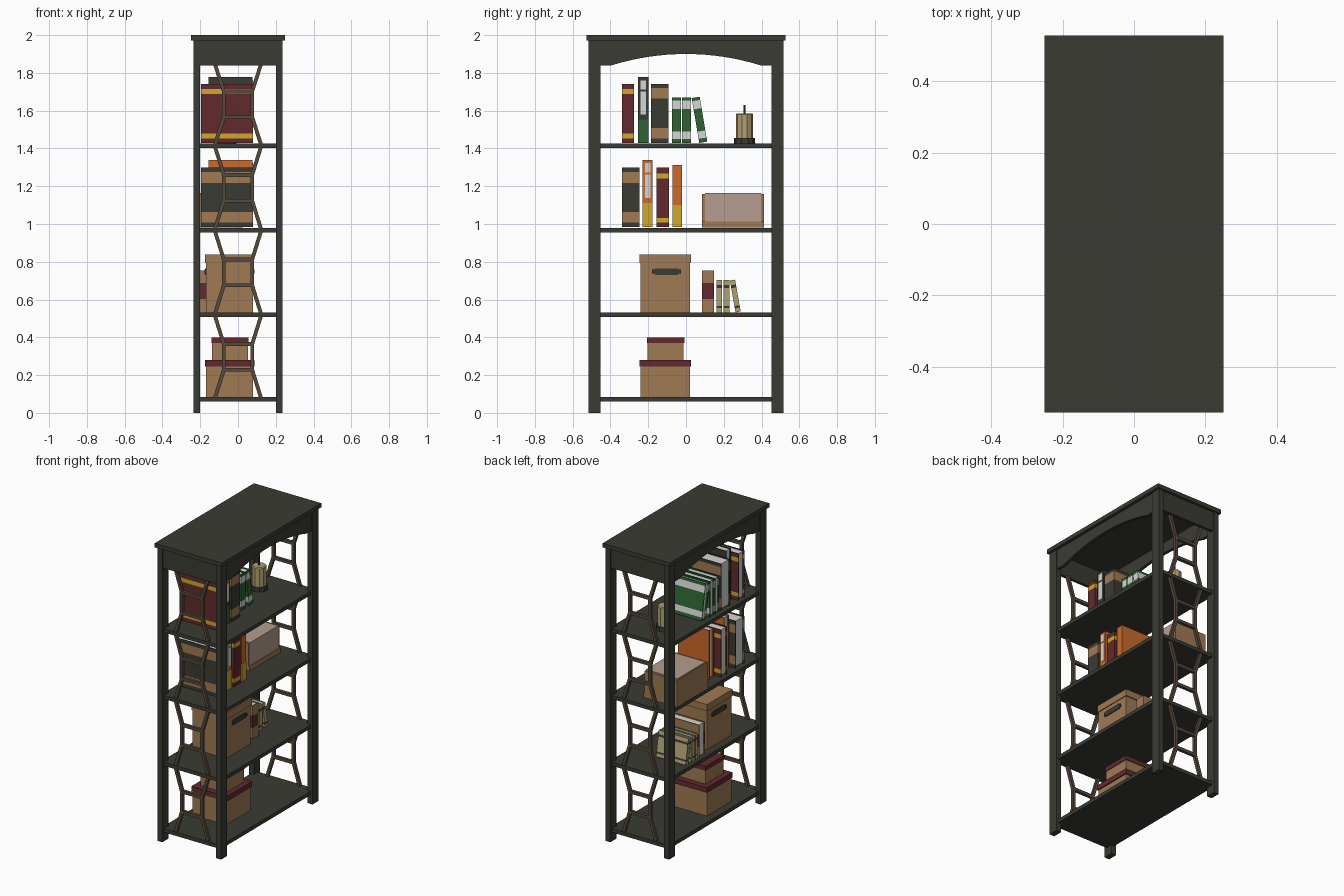
import bpy, bmesh, math
from mathutils import Vector

if "Cube" in bpy.data.objects:
    bpy.data.objects.remove(bpy.data.objects["Cube"])


def mat(name, r, g, b):
    m = bpy.data.materials.new(name)
    lin = lambda c: ((c / 255 + 0.055) / 1.055) ** 2.4
    m.diffuse_color = (lin(r), lin(g), lin(b), 1)
    m.use_nodes = True
    m.node_tree.nodes["Principled BSDF"].inputs["Base Color"].default_value = m.diffuse_color
    return m


DARK = mat("charcoal", 59, 59, 52)
LATT = mat("dark_brown", 86, 74, 60)
RED = mat("maroon", 98, 42, 45)
TAN = mat("cardboard_tan", 160, 122, 84)
PINK = mat("dusty_pink", 182, 157, 143)
CREAM = mat("candle_cream", 176, 160, 114)
GREEN = mat("green", 46, 98, 50)
YELLOW = mat("yellow", 208, 168, 40)
ORANGE = mat("orange", 205, 106, 42)
WHITE = mat("paper_white", 214, 214, 212)


def finish(bm, name, mats):
    bmesh.ops.recalc_face_normals(bm, faces=bm.faces)
    me = bpy.data.meshes.new(name)
    bm.to_mesh(me)
    bm.free()
    for m in mats:
        me.materials.append(m)
    ob = bpy.data.objects.new(name, me)
    bpy.context.collection.objects.link(ob)
    return ob


def add_box(bm, x, y, z, mi=0):
    v = [bm.verts.new((a, b, c)) for a in x for b in y for c in z]
    for f in ((0, 1, 3, 2), (4, 6, 7, 5), (0, 4, 5, 1), (2, 3, 7, 6), (0, 2, 6, 4), (1, 5, 7, 3)):
        bm.faces.new([v[i] for i in f]).material_index = mi


def box(name, x, y, z, m):
    bm = bmesh.new()
    add_box(bm, x, y, z)
    return finish(bm, name, [m])


def extrude(name, pts, offset, m):
    """Flat outline pushed along an offset."""
    bm = bmesh.new()
    f = bm.faces.new([bm.verts.new(p) for p in pts])
    r = bmesh.ops.extrude_face_region(bm, geom=[f])
    bmesh.ops.translate(bm, vec=offset, verts=[g for g in r["geom"] if isinstance(g, bmesh.types.BMVert)])
    return finish(bm, name, [m])


def book(name, y, z0, top, x, cover, band=None, bands=(), plates=(), tilt=0):
    """U-shaped cover with coloured bands, a page block and plates on the spine."""
    w, h, d = y[1] - y[0], top - z0, x[1] - x[0]
    t = min(0.006, w * 0.15)
    mats = [cover, WHITE] + ([band] if band else [])
    bm = bmesh.new()
    prof = [(0, 0), (d, 0), (d, w), (0, w), (0, w - t), (d - t, w - t), (d - t, t), (0, t)]
    zs = sorted({0, h, *[v for b in bands for v in b]})
    rings = [[bm.verts.new((px, py, z)) for px, py in prof] for z in zs]
    for k in range(len(zs) - 1):
        mid = (zs[k] + zs[k + 1]) / 2
        mi = 2 if any(a < mid < b for a, b in bands) else 0
        for i in range(8):
            j = (i + 1) % 8
            bm.faces.new((rings[k][i], rings[k][j], rings[k + 1][j], rings[k + 1][i])).material_index = mi
    for ring in (rings[0], rings[-1]):
        bm.faces.new(ring)
    add_box(bm, (0.008, d - t), (t, w - t), (0.006, h - 0.006), 1)
    for a, b, inset, m in plates:
        if m not in mats:
            mats.append(m)
        add_box(bm, (d - 0.001, d + 0.003), (inset, w - inset), (a, b), mats.index(m))
    ob = finish(bm, name, mats)
    ob.location = (x[0], y[0], z0)
    ob.rotation_euler.x = math.radians(tilt)


# Frame: top slab, posts, shelves
box("top_slab", (-0.25, 0.25), (-0.527, 0.527), (1.972, 2.0), DARK)
for sx in (-1, 1):
    for sy in (-1, 1):
        box("corner_post", sorted((sx * 0.2, sx * 0.236)), sorted((sy * 0.453, sy * 0.517)), (0, 1.972), DARK)
SHELF = [(0.06, 0.085), (0.507, 0.531), (0.956, 0.98), (1.403, 1.427)]
for z in SHELF:
    box("shelf", (-0.222, 0.222), (-0.5, 0.5), z, DARK)

# Arched aprons on the long sides, straight aprons on the ends
arch = []
R = (0.395 ** 2 + 0.06 ** 2) / 0.12
for i in range(17):
    y = -0.395 + 0.79 * i / 16
    arch.append((y, 1.9 - R + math.sqrt(R * R - y * y)))
outline = [(-0.46, 1.975), (-0.46, 1.84)] + arch + [(0.46, 1.84), (0.46, 1.975)]
for sx in (-1, 1):
    extrude("arched_apron", [(sx * 0.23, y, z) for y, z in outline], (-sx * 0.02, 0, 0), DARK)
    box("end_apron", (-0.205, 0.205), sorted((sx * 0.49, sx * 0.51)), (1.84, 1.975), DARK)

# Hexagon lattice in both ends
BAYS = [(SHELF[i][1], SHELF[i + 1][0] if i < 3 else 1.84) for i in range(4)]
for sy in (-1, 1):
    bm = bmesh.new()
    for lo, hi in BAYS:
        m = (lo + hi) / 2
        a, b = m + 0.068, m - 0.068
        bars = [((-0.075, a), (0.075, a)), ((-0.075, b), (0.075, b))]
        for s in (-1, 1):
            bars += [((s * 0.12, hi), (s * 0.075, a)), ((s * 0.075, a), (s * 0.075, b)),
                     ((s * 0.075, b), (s * 0.12, lo))]
        for p, q in bars:
            p, q = Vector((p[0], 0, p[1])), Vector((q[0], 0, q[1]))
            u = (q - p).normalized()
            n = u.cross(Vector((0, 1, 0))) * 0.01
            p, q = p - u * 0.004, q + u * 0.004
            layers = [[bm.verts.new(c + Vector((0, sy * 0.485 + dy, 0))) for c in (p + n, q + n, q - n, p - n)]
                      for dy in (-0.01, 0.01)]
            bm.faces.new(layers[0])
            bm.faces.new(layers[1])
            for i in range(4):
                j = (i + 1) % 4
                bm.faces.new((layers[0][i], layers[0][j], layers[1][j], layers[1][i]))
    finish(bm, "hexagon_lattice", [LATT])

# Top shelf: books and candle
Z = 1.429
big, mid, small = (-0.197, 0.08), (-0.157, 0.076), (-0.195, 0.035)
RB = ((0.024, 0.05), (0.258, 0.285))
TB = ((0.024, 0.08), (0.235, 0.292))
GB = ((0.022, 0.06), (0.18, 0.224))
book("maroon_book", (-0.338, -0.274), Z, 1.742, big, RED, YELLOW, RB)
book("charcoal_green_book", (-0.253, -0.199), Z, 1.778, mid, DARK,
     plates=((0, 0.125, 0.0, GREEN), (0.15, 0.272, 0.012, WHITE), (0.282, 0.33, 0.012, WHITE)))
book("charcoal_book", (-0.185, -0.092), Z, 1.742, big, DARK, TAN, TB)
book("green_book", (-0.074, -0.027), Z, 1.67, small, GREEN, WHITE, GB)
book("green_book", (-0.02, 0.027), Z, 1.67, small, GREEN, WHITE, GB)
book("leaning_green_book", (0.07, 0.113), Z, 1.67, small, GREEN, WHITE, GB, tilt=9.5)


def cyl(name, r, z0, z1, n, m, bevel=0):
    bm = bmesh.new()
    rings = [(r, z0), (r, z1 - bevel), (r - bevel, z1)] if bevel else [(r, z0), (r, z1)]
    vs = [[bm.verts.new((-0.06 + q * math.cos(2 * math.pi * (i + .5) / n),
                         0.31 + q * math.sin(2 * math.pi * (i + .5) / n), z)) for i in range(n)] for q, z in rings]
    for a, b in zip(vs, vs[1:]):
        for i in range(n):
            j = (i + 1) % n
            bm.faces.new((a[i], a[j], b[j], b[i]))
    bm.faces.new(vs[0])
    bm.faces.new(vs[-1])
    finish(bm, name, [m])


cyl("candle_base", 0.055, 1.427, 1.455, 10, DARK)
cyl("candle_body", 0.046, 1.455, 1.585, 10, CREAM, 0.006)
cyl("candle_wick", 0.006, 1.58, 1.63, 6, DARK)

# Third shelf: books and pink box
Z = 0.983
book("charcoal_book", (-0.338, -0.245), Z, 1.3, big, DARK, TAN, TB)
book("orange_book", (-0.23, -0.177), Z, 1.338, mid, ORANGE,
     plates=((0, 0.128, 0.0, YELLOW), (0.155, 0.28, 0.012, WHITE), (0.29, 0.34, 0.012, WHITE)))
book("maroon_book", (-0.155, -0.09), Z, 1.3, big, RED, YELLOW, RB)
book("orange_book", (-0.071, -0.022), Z, 1.312, mid, ORANGE, plates=((0, 0.118, 0.0, YELLOW),))
box("pink_box", (-0.215, 0.02), (0.1, 0.398), (0.99, 1.164), PINK)
for y in ((0.084, 0.101), (0.397, 0.414)):
    box("pink_box_side", (-0.22, 0.018), y, (0.981, 1.16), TAN)
box("pink_box_back", (-0.222, -0.214), (0.084, 0.414), (0.981, 1.16), TAN)
box("pink_box_base", (-0.22, 0.026), (0.084, 0.414), (0.981, 1.012), TAN)

# Second shelf: lidded box with handles, small books
box("large_box", (-0.17, 0.08), (-0.24, 0.02), (0.531, 0.8), TAN)
box("large_box_lid", (-0.175, 0.085), (-0.245, 0.027), (0.793, 0.838), TAN)
for s in (-1, 1):
    cx = -0.045 + s * 0.125
    box("box_handle", (cx - 0.006, cx + 0.006), (-0.165, -0.042), (0.731, 0.764), DARK)
    for y in (-0.18, -0.042):
        box("handle_clip", (cx - 0.008, cx + 0.008), (y, y + 0.015), (0.737, 0.758), DARK)
book("maroon_tan_book", (0.084, 0.148), 0.532, 0.753, (-0.2, 0.05), TAN, RED, ((0.072, 0.155),))
SB = ((0.022, 0.034), (0.13, 0.145))
for y, tilt in (((0.161, 0.191), 0), ((0.198, 0.23), 0), ((0.262, 0.29), 10)):
    book("small_cream_book", y, 0.532, 0.703, (-0.2, 0.02), CREAM, DARK, SB, tilt=tilt)

# Bottom shelf: two stacked boxes with maroon lids
box("lower_box", (-0.17, 0.08), (-0.24, 0.02), (0.085, 0.25), TAN)
box("lower_box_lid", (-0.175, 0.087), (-0.245, 0.027), (0.245, 0.279), RED)
box("upper_box", (-0.137, 0.052), (-0.203, -0.012), (0.279, 0.375), TAN)
box("upper_box_lid", (-0.141, 0.056), (-0.207, -0.008), (0.37, 0.4), RED)
